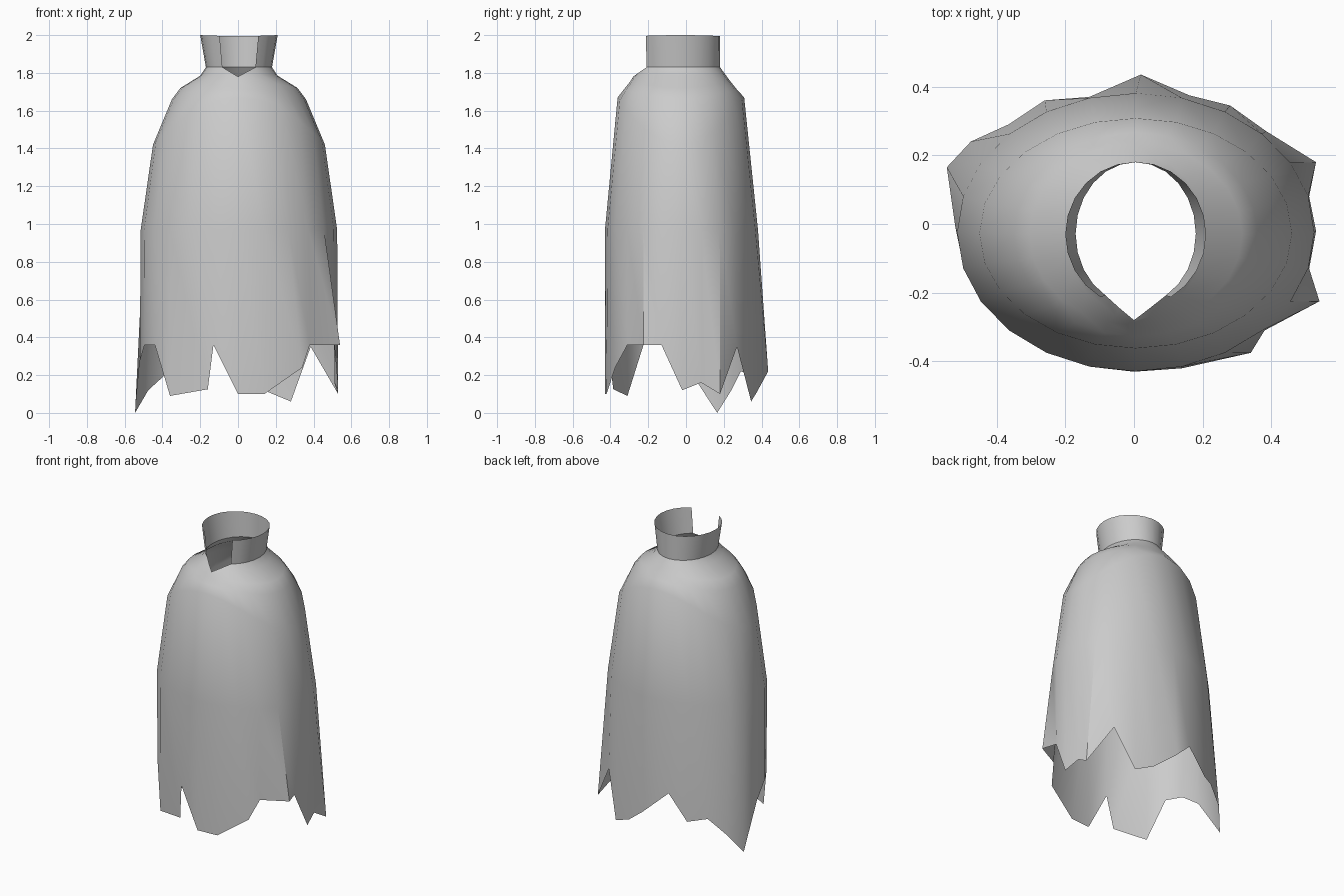
import bpy
from math import sin, cos, pi

N = 24  # segments; index 0 faces the front, counting towards +x


def ring(rx, ry, cy, z_side, z_front, cx=0.005):
    # elliptical loop that droops at the sides (shoulder slope)
    pts = []
    for k in range(N):
        a = 2 * pi * k / N
        z = z_side + (z_front - z_side) * cos(a) ** 2
        pts.append((cx + rx * sin(a), cy - ry * cos(a), z))
    return pts


def skin(name, rings, closed=True):
    n = len(rings[0])
    verts = [p for r in rings for p in r]
    faces = []
    for i in range(len(rings) - 1):
        for k in range(n if closed else n - 1):
            a, b = i * n + k, i * n + (k + 1) % n
            faces.append((a, a + n, b + n, b))
    mesh = bpy.data.meshes.new(name)
    mesh.from_pydata(verts, [], faces)
    ob = bpy.data.objects.new(name, mesh)
    bpy.context.collection.objects.link(ob)
    bpy.ops.object.select_all(action='DESELECT')
    bpy.context.view_layer.objects.active = ob
    ob.select_set(True)
    bpy.ops.object.shade_smooth_by_angle(angle=pi / 5)
    return ob


# neckline with a V dip at the front
neck = ring(0.175, 0.208, -0.028, 1.83, 1.83)
collar_base = neck[2:N - 1]
neck[0] = (0, -0.28, 1.78)
neck[1], neck[-1] = (0.046, -0.245, 1.805), (-0.042, -0.245, 1.805)

# yoke just below the neckline follows the dip
yoke = ring(0.205, 0.232, -0.03, 1.785, 1.80)
yoke[0] = (0, -0.286, 1.77)
yoke[1], yoke[-1] = (0.057, -0.268, 1.785), (-0.053, -0.268, 1.785)

# ragged hem points, front first, counter-clockwise seen from above
hem = [
    (0, -.43, .10), (.14, -.42, .10), (.34, -.375, .24), (.38, -.31, .36),
    (.54, -.225, .36), (.51, -.13, .36), (.53, -.02, .12), (.51, .08, .16),
    (.53, .18, .10), (.385, .27, .35), (.28, .345, .06), (.16, .375, .11),
    (.02, .435, .22), (-.13, .37, .36), (-.26, .36, .20), (-.365, .29, .22),
    (-.475, .24, .12), (-.545, .165, 0), (-.52, -.01, .27), (-.495, -.13, .36),
    (-.44, -.225, .36), (-.36, -.31, .09), (-.16, -.385, .125), (-.13, -.415, .36),
]

# cloak body
skin("cloak", [
    neck,
    yoke,
    ring(0.31, 0.265, -0.03, 1.72, 1.755),
    ring(0.355, 0.297, -0.03, 1.66, 1.715),
    ring(0.455, 0.335, -0.027, 1.42, 1.67),
    ring(0.52, 0.405, -0.024, 0.97, 0.97),
    hem,
])

# standing collar, open at the front
collar_top = ring(0.205, 0.211, -0.03, 2.0, 1.995)[2:N - 1]
skin("collar", [collar_top, collar_base], closed=False)
